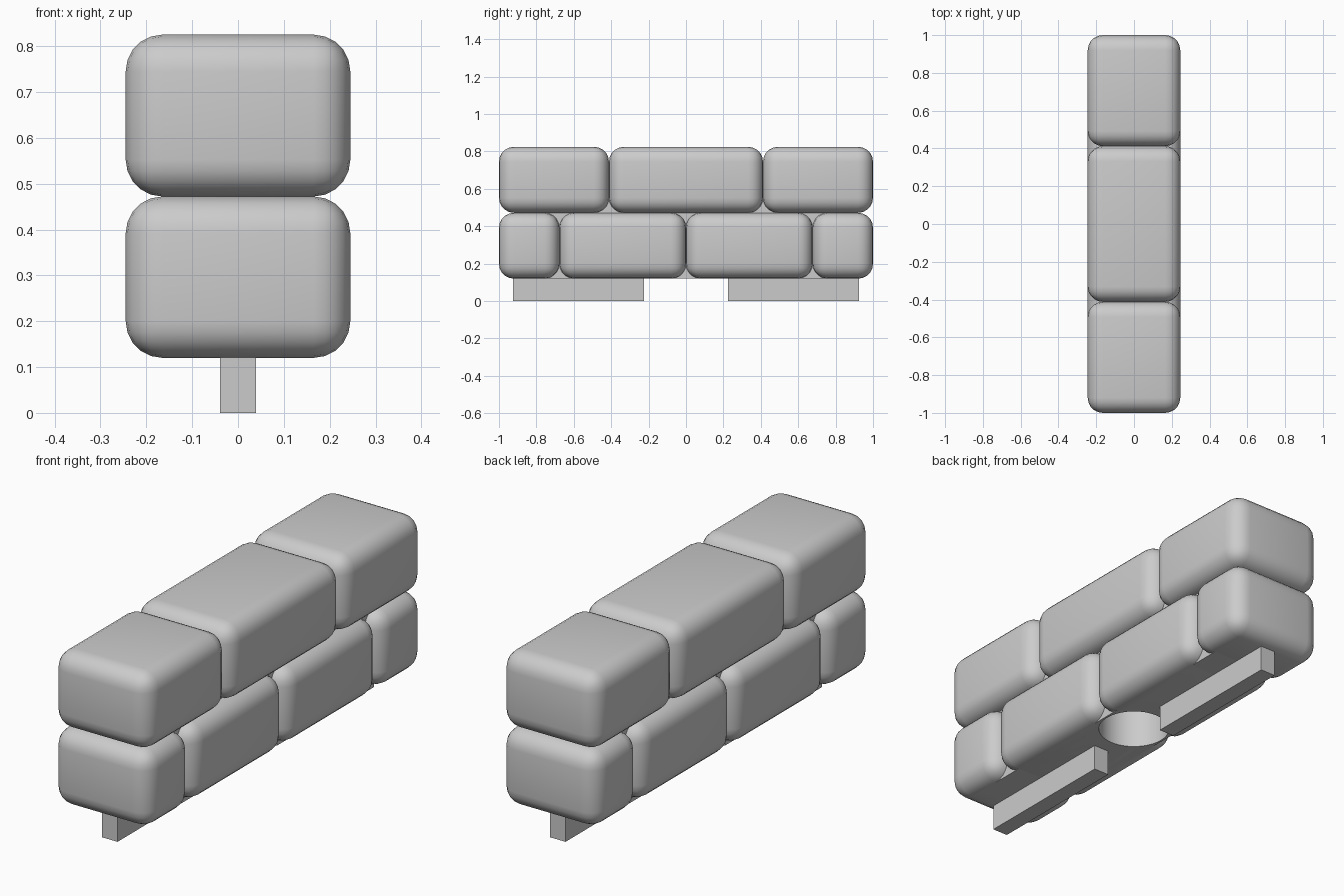
import bpy, bmesh
from mathutils import Matrix, Vector

default = bpy.data.objects.get("Cube")
if default:
    bpy.data.objects.remove(default, do_unlink=True)

stone = bpy.data.materials.new("stone_grey")
stone.use_nodes = True
GREY = (0.6, 0.6, 0.6, 1)
stone.diffuse_color = GREY
stone.node_tree.nodes["Principled BSDF"].inputs["Base Color"].default_value = GREY


def add_object(name, bm):
    mesh = bpy.data.meshes.new(name)
    bm.to_mesh(mesh)
    bm.free()
    mesh.materials.append(stone)
    obj = bpy.data.objects.new(name, mesh)
    bpy.context.collection.objects.link(obj)
    return obj


def activate(obj):
    bpy.ops.object.select_all(action='DESELECT')
    obj.select_set(True)
    bpy.context.view_layer.objects.active = obj


def box(name, half_x, y0, y1, z0, z1, radius=0):
    bm = bmesh.new()
    size = Vector((2 * half_x, y1 - y0, z1 - z0))
    centre = Vector((0, (y0 + y1) / 2, (z0 + z1) / 2))
    bmesh.ops.create_cube(bm, size=1, matrix=Matrix.Translation(centre) @ Matrix.Diagonal(size.to_4d()))
    if radius:
        bmesh.ops.bevel(bm, geom=bm.edges[:], offset=radius, segments=5,
                        profile=0.5, affect='EDGES')
    return add_object(name, bm)


BASE, MID, TOP = 0.12, 0.472, 0.825
HALF, R = 0.245, 0.08

# Two staggered courses of rounded blocks
courses = {
    "lower_block": ((-1, -0.677, 0, 0.677, 1), BASE, MID),
    "upper_block": ((-1, -0.412, 0.412, 1), MID, TOP),
}
bodies = []
for name, (joints, z0, z1) in courses.items():
    for i, (y0, y1) in enumerate(zip(joints, joints[1:])):
        bodies.append(box(f"{name}_{i + 1}", HALF, y0, y1, z0, z1, R))

# Inner core closing the gaps between the blocks
bodies.append(box("core", HALF - R, -1 + R, 1 - R, BASE, TOP - R))

# Round socket in the underside
bm = bmesh.new()
bmesh.ops.create_cone(bm, cap_ends=True, segments=48, radius1=0.156, radius2=0.156,
                      depth=0.6, matrix=Matrix.Translation((0, 0, BASE)))
cutter = add_object("socket_cutter", bm)
cutter.hide_render = True
for body in bodies:
    activate(body)
    if body.name in ("lower_block_2", "lower_block_3", "core"):
        mod = body.modifiers.new("socket", 'BOOLEAN')
        mod.operation = 'DIFFERENCE'
        mod.solver = 'EXACT'
        mod.object = cutter
        bpy.ops.object.modifier_apply(modifier=mod.name)
    bpy.ops.object.shade_smooth_by_angle(angle=0.6)
bpy.data.objects.remove(cutter, do_unlink=True)

# Narrow support rails
for side, y0, y1 in (("front", -0.925, -0.225), ("back", 0.225, 0.925)):
    box(f"{side}_rail", 0.039, y0, y1, 0, BASE + 0.02)
